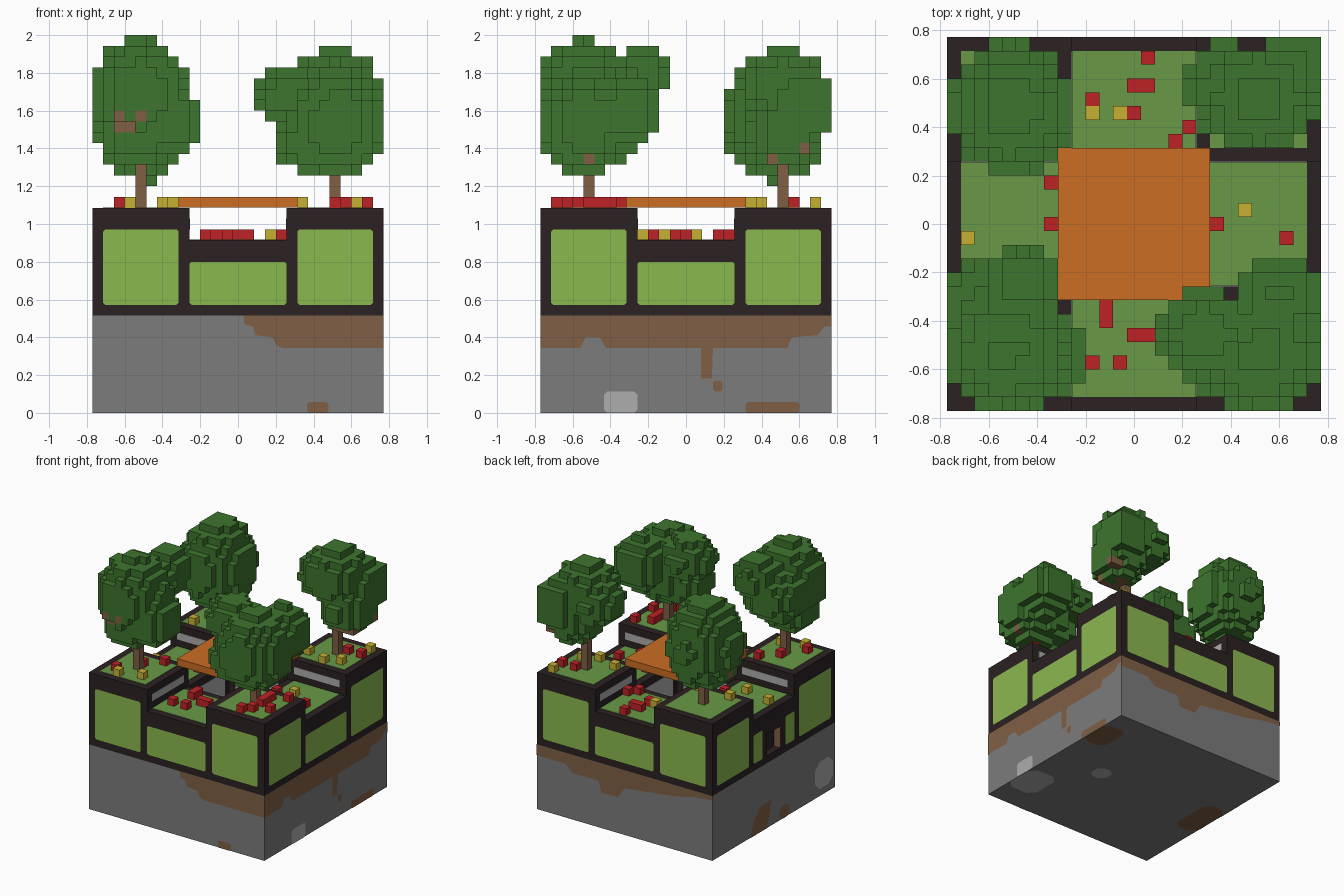
import bpy, bmesh, math
from mathutils import Vector, Matrix

G = 2 / 35          # one voxel; everything below is in voxel units
E = 0.05            # thickness of painted plates
H = 13.5            # half width of the block

if "Cube" in bpy.data.objects:
    bpy.data.objects.remove(bpy.data.objects["Cube"])


def material(name, hexcode):
    rgb = [int(hexcode[i:i + 2], 16) / 255 for i in (0, 2, 4)]
    col = [c / 12.92 if c < 0.04045 else ((c + 0.055) / 1.055) ** 2.4 for c in rgb] + [1]
    m = bpy.data.materials.new(name)
    m.use_nodes = True
    m.diffuse_color = col
    m.node_tree.nodes["Principled BSDF"].inputs["Base Color"].default_value = col
    return m


STONE = material("stone grey", "7c7c7c")
PALE = material("pale grey", "adadad")
EARTH = material("earth brown", "806045")
FRAME = material("dark timber", "2b2122")
PANEL = material("bright green", "8bb84f")
GRASS = material("grass green", "689a46")
LEAF = material("leaf green", "3d752e")
ORANGE = material("orange", "cc6d22")
RED = material("red", "be2226")
YELLOW = material("yellow", "c6b133")


def finish(name, bm, mat):
    bmesh.ops.scale(bm, vec=(G, G, G), verts=bm.verts)
    me = bpy.data.meshes.new(name)
    bm.to_mesh(me)
    bm.free()
    me.materials.append(mat)
    bpy.context.collection.objects.link(bpy.data.objects.new(name, me))


def turn(k):
    return Matrix.Rotation(k * math.pi / 2, 4, 'Z')


def boxes(name, mat, spans, turns=(0,)):
    """Boxes given as (x0, x1, y0, y1, z0, z1), repeated by quarter turns."""
    bm = bmesh.new()
    for k in turns:
        for x0, x1, y0, y1, z0, z1 in spans:
            mid = Vector((x0 + x1, y0 + y1, z0 + z1)) / 2
            size = Matrix.Diagonal((x1 - x0, y1 - y0, z1 - z0, 1))
            bmesh.ops.create_cube(bm, size=1, matrix=turn(k) @ Matrix.Translation(mid) @ size)
    finish(name, bm, mat)


def plates(name, mat, outlines, turns=(0,), under=False):
    """Flat outlines (u, v) on an outer side, or on the underside."""
    bm = bmesh.new()
    for k in turns:
        for pts in outlines:
            if under:
                bm.faces.new([bm.verts.new((u, v, -E / 4)) for u, v in reversed(pts)])
            else:
                bm.faces.new([bm.verts.new(turn(k) @ Vector((u, -H - E, v))) for u, v in pts])
    finish(name, bm, mat)


def rounded(u0, u1, v0, v1, c=0.2):
    return [(u0 + c, v0), (u1 - c, v0), (u1, v0 + c), (u1, v1 - c),
            (u1 - c, v1), (u0 + c, v1), (u0, v1 - c), (u0, v0 + c)]


ALL = range(4)
FRONT, RIGHT, BACK, LEFT = ALL

# Stone foundation with earth and pale stone patches
boxes("foundation", STONE, [(-H, H, -H, H, 0, 9)])
plates("front_earth", EARTH, [
    [(0.5, 9), (0.6, 8.2), (1.4, 8), (1.6, 7.2), (3.2, 7), (3.6, 6.2), (4.2, 6), (H, 6), (H, 9)],
    rounded(6.4, 8.4, 0, 1)], (FRONT,))
plates("right_earth", EARTH, [
    [(-H, 9), (-H, 6), (-9.8, 6), (-9.3, 7), (-8, 7), (-7.4, 6), (1.4, 6), (1.4, 3.2),
     (2.4, 3.2), (2.5, 6), (9.4, 6), (9.8, 7), (12.2, 7.2), (12.8, 8), (H, 8), (H, 9)],
    rounded(2.5, 3.4, 2, 3), rounded(5.5, 10.5, 0, 1)], (RIGHT,))
plates("back_earth", EARTH, [
    [(-H, 9), (-H, 7.5), (-9, 7.5), (-8, 6.5), (-4, 6.5), (-3.5, 5), (-1, 5), (0, 6.5),
     (4, 7), (8, 7.5), (11, 8.2), (H, 8.4), (H, 9)]], (BACK,))
plates("left_earth", EARTH, [
    [(-5.2, 0), (-1.5, 0), (-1, 2), (-0.6, 3.6), (-3, 3.5), (-4.5, 2)],
    rounded(1.1, 3.4, 0, 1.8, 0.6)], (LEFT,))
plates("right_pale_stone", PALE, [rounded(-7.6, -4.5, 0, 2, 0.3)], (RIGHT,))
plates("left_pale_stone", PALE, [rounded(9, 13, 1, 4.8, 1)], (LEFT,))
plates("under_earth", EARTH, [rounded(10, H, 5.5, 10.5, 0.8), rounded(-H, -10, -4, 3, 1)], under=True)
plates("under_pale_stone", PALE, [rounded(9, H, -10, -4.5, 1), rounded(4.5, 7, -1, 1.5, 0.7)], under=True)

# Corner towers and lower terraces around an open well
boxes("corner_towers", FRAME, [(4.5, H, 4.5, H, 9, 19)], ALL)
boxes("terraces", FRAME, [(-4.5, 4.5, -H, -4.5, 9, 16)], (FRONT, RIGHT, BACK))
boxes("door_terrace", FRAME, [
    (-4.5, 4.5, 1 - H, -4.5, 9, 16), (-4.5, -1.5, -H, 1 - H, 9, 16), (1.5, 4.5, -H, 1 - H, 9, 16),
    (-1.5, 1.5, -H, 1 - H, 13, 16), (-1.5, 1.5, -H, 1 - H, 9, 10)], (LEFT,))
boxes("door_jambs", EARTH, [(-1.5, E - 1.5, -H, 1 - H, 10, 13),
                            (1.5 - E, 1.5, -H, 1 - H, 10, 13)], (LEFT,))
boxes("well_floor", EARTH, [(-4.5, 4.5, -4.5, 4.5, 9, 9 + E)])
boxes("well_panels", PALE, [(-3.5, 3.5, -4.5, E - 4.5, 10, 15)], ALL)
boxes("tower_inner_panels", PALE, [(5.5, 12.5, 4.5 - E, 4.5, 17, 18),
                                   (5.5, 12.5, -4.5, E - 4.5, 17, 18)], ALL)

# Green wall panels
plates("tower_wall_panels", PANEL, [rounded(-12.5, -5.5, 10, 17), rounded(5.5, 12.5, 10, 17)], ALL)
plates("terrace_wall_panels", PANEL, [rounded(-4.5, 4.5, 10, 14)], (FRONT, RIGHT, BACK))
plates("door_side_panels", PANEL, [rounded(-4.5, -2.5, 10, 14), rounded(2.5, 4.5, 10, 14)], (LEFT,))

# Grass tops and the flat roof over the well
boxes("tower_grass", GRASS, [(5.5, 12.5, 5.5, 12.5, 19, 19 + E)], ALL)
boxes("terrace_grass", GRASS, [(-4.5, 4.5, -12.5, -5.5, 16, 16 + E)], ALL)
boxes("roof", ORANGE, [(-5.5, 5.5, -5.5, 5.5, 19.02, 20)])


# Flowers: single blocks standing on the grass
def flowers(name, mat, spots):
    spans = []
    for x, y in spots:
        z = 19 if min(abs(x), abs(y)) > 4 else 16
        spans.append((x - .5, x + .5, y - .5, y + .5, z, z + 1))
    boxes(name, mat, spans)


flowers("red_flowers", RED, [
    (1, 12), (0, 10), (1, 10), (-3, 9), (0, 8), (3, 6), (4, 7), (-6, 3), (-6, 0), (6, 0), (11, -1),
    (-2, -6), (-2, -7), (0, -8), (1, -8), (-3, -10), (-1, -10), (4, -11), (9, -3), (-8, 4),
    (-11, -11), (-9, -8), (-7, -6), (9, -12), (10, -11), (12, -10), (10, -9), (10, -8),
    (10, -7), (12, -6), (10, 10), (12, 10)])
flowers("yellow_flowers", YELLOW, [
    (-3, 8), (-1, 8), (8, 1), (-12, -1), (3, -9), (8, -4), (-8, -2), (-7, -11), (-10, -12),
    (-6, 6), (-11, 6), (6, 7), (9, 6), (11, 7), (12, 12)])


# Trees: block trunk with branches, canopy made of blocks inside ellipsoid lobes
def canopy(name, cells):
    bm = bmesh.new()
    for c in cells:
        for axis in range(3):
            for sign in (-1, 1):
                n = Vector([sign if i == axis else 0 for i in range(3)])
                if tuple(int(a + b) for a, b in zip(c, n)) in cells:
                    continue
                u = Vector([1 if i == (axis + 1) % 3 else 0 for i in range(3)])
                v = n.cross(u)
                mid = Vector(c) + Vector((0, 0, .5)) + n / 2
                bm.faces.new([bm.verts.new(mid + (u * a + v * b) / 2)
                              for a, b in ((-1, -1), (1, -1), (1, 1), (-1, 1))])
    bmesh.ops.remove_doubles(bm, verts=bm.verts, dist=0.01)
    finish(name, bm, LEAF)


def tree(name, x, y, lobes, tips):
    wood = {(x, y, z) for z in range(19, 25)}
    for tip in tips:
        for i in range(13):
            wood.add(tuple(round(p) for p in Vector((x, y, 23)).lerp(Vector(tip), i / 12)))
    leaves = {(i, j, k) for i in range(-13, 14) for j in range(-13, 14) for k in range(20, 35)
              if any(((i - a) / ra) ** 2 + ((j - b) / rb) ** 2 + ((k + .5 - c) / rc) ** 2 <= 1
                     for a, b, c, ra, rb, rc in lobes)}
    canopy(name + "_canopy", leaves - wood)
    boxes(name + "_trunk", EARTH, [(i - .5, i + .5, j - .5, j + .5, k, k + 1) for i, j, k in wood])


tree("front_right_tree", -9, -9, [
    (-9.2, -9.3, 29.5, 4.6, 4.6, 5.2), (-8, -4.3, 31.2, 2.7, 2.7, 2.9),
    (-10.3, -5.7, 28.7, 3.4, 3.4, 3.3), (-6, -9.5, 27, 2.7, 3.4, 3.3),
    (-9.5, -9.5, 25.5, 3.2, 3.2, 2.8)],
    [(-9, -13, 27), (-11, -13, 27)])
tree("front_left_tree", 9, -9, [
    (9.2, -9.3, 26.8, 4.6, 4.5, 5), (5, -7.8, 29.3, 3.4, 3, 2.8), (10.5, -5.2, 28, 3.2, 3, 3.6),
    (6.3, -9.5, 25, 3, 3.4, 2.6)],
    [(5, -10, 27), (12, -9, 23), (10, -10, 22)])
tree("back_left_tree", 9, 9, [
    (9, 9, 30.2, 3.9, 3.9, 3.7), (6.5, 9.8, 29.3, 2.9, 3.3, 2.8), (11.4, 11.2, 28.5, 2.9, 2.9, 3.6),
    (10.5, 9.3, 26, 3.1, 3.4, 3.4)],
    [(13, 11, 24), (12, 8, 23)])
tree("back_right_tree", -9, 9, [(-8.8, 8.3, 27.2, 4.5, 4.9, 5.9)], [(-12, 8, 23)])
